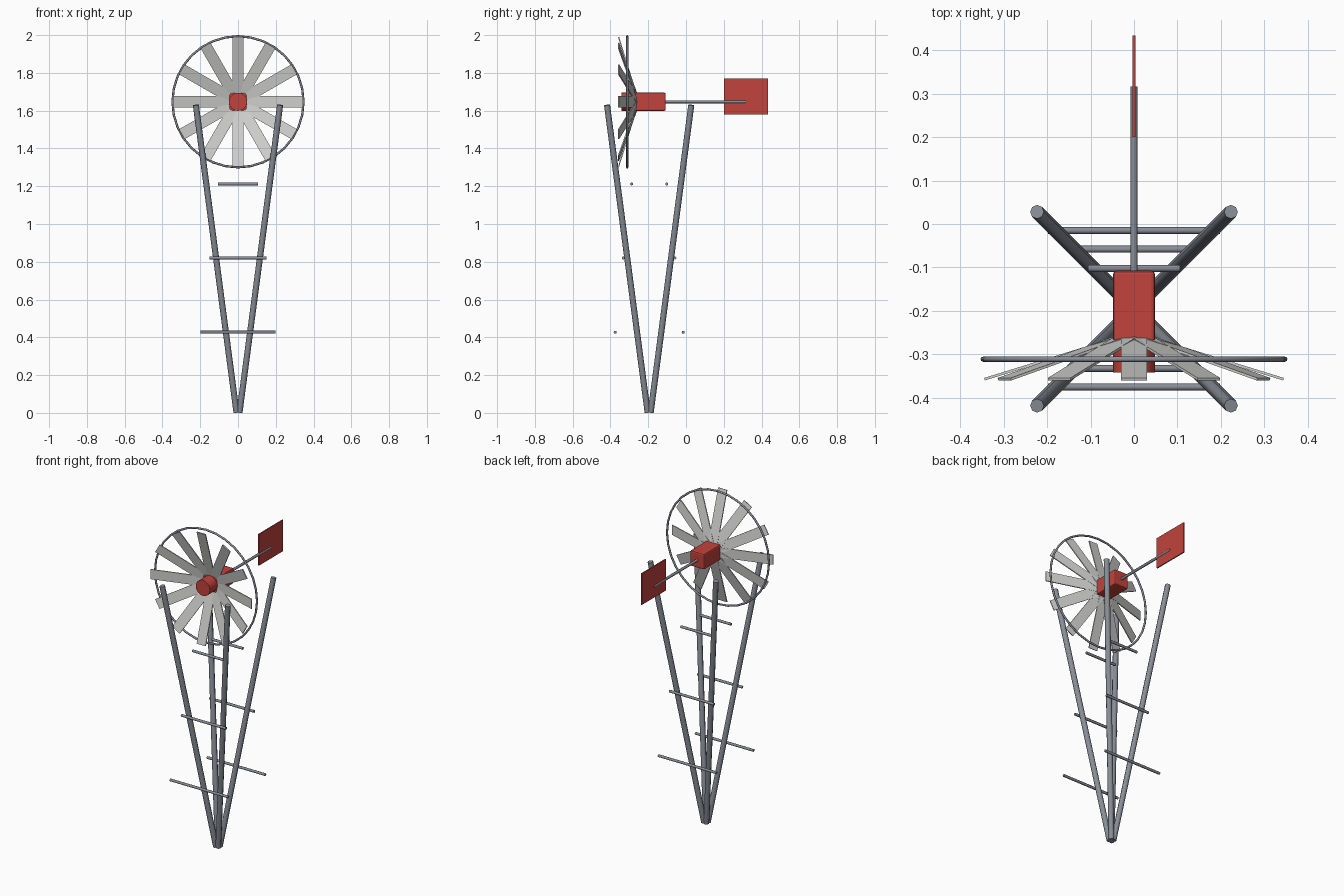
import bpy
from math import pi, radians, atan2
from mathutils import Vector, Matrix

cube = bpy.data.objects.get("Cube")
if cube:
    bpy.data.objects.remove(cube)


def material(name, color):
    m = bpy.data.materials.new(name)
    m.use_nodes = True
    m.diffuse_color = (*color, 1)
    m.node_tree.nodes["Principled BSDF"].inputs["Base Color"].default_value = (*color, 1)
    return m


STEEL = material("blue grey steel", (0.25, 0.27, 0.31))
BLADE = material("light grey blade", (0.62, 0.62, 0.61))
RED = material("red paint", (0.54, 0.055, 0.045))

HUB_Z = 1.647
TOWER_Y = -0.195


def finish(name, mat, smooth=True):
    ob = bpy.context.object
    ob.name = name
    ob.data.materials.append(mat)
    if smooth:
        bpy.ops.object.shade_smooth_by_angle(angle=radians(50))
    return ob


def rod(name, a, b, radius, mat, sides=8):
    a, b = Vector(a), Vector(b)
    bpy.ops.mesh.primitive_cylinder_add(vertices=sides, radius=radius, depth=(b - a).length,
                                        location=(a + b) / 2)
    bpy.context.object.rotation_euler = (b - a).to_track_quat('Z', 'Y').to_euler()
    return finish(name, mat)


def box(name, center, size, mat, bevel=0):
    bpy.ops.mesh.primitive_cube_add(size=1)
    ob = finish(name, mat, False)
    ob.data.transform(Matrix.Diagonal((*size, 1)))
    ob.location = center
    if bevel:
        mod = ob.modifiers.new("soft edges", 'BEVEL')
        mod.width = bevel
        mod.segments = 2
    return ob


# Splayed tower legs, narrow at the foot
for sx, side in ((1, "left"), (-1, "right")):
    for sy, end in ((-1, "front"), (1, "back")):
        rod(f"{end}_{side}_leg", (sx * 0.008, TOWER_Y + sy * 0.008, 0.002),
            (sx * 0.223, TOWER_Y + sy * 0.223, 1.63), 0.016, STEEL)

# Cross bars on the front and back of the tower
for i, (z, half, off) in enumerate(((0.427, 0.198, 0.18), (0.82, 0.152, 0.137),
                                    (1.212, 0.106, 0.093))):
    for sy, end in ((-1, "front"), (1, "back")):
        y = TOWER_Y + sy * off
        rod(f"{end}_cross_bar_{i + 1}", (-half, y, z), (half, y, z), 0.008, STEEL)

# Gearbox and wheel hub
box("gearbox", (0, -0.19, HUB_Z), (0.096, 0.165, 0.096), RED, 0.008)
rod("wheel_hub", (0, -0.342, HUB_Z), (0, -0.24, HUB_Z), 0.048, RED, 24)

# Twelve blades leaning forward towards their tips
root, tip = Vector((0.04, -0.263)), Vector((0.344, -0.357))
span, mid = tip - root, (root + tip) / 2
lean = atan2(span.y, span.x)
for i in range(12):
    ob = box(f"blade_{i + 1}", (0, 0, 0), (span.length, 0.006, 0.06), BLADE)
    ob.matrix_world = (Matrix.Translation((0, 0, HUB_Z)) @ Matrix.Rotation(i * pi / 6, 4, 'Y')
                       @ Matrix.Translation((mid.x, mid.y, 0)) @ Matrix.Rotation(lean, 4, 'Z'))

# Wheel rim
bpy.ops.mesh.primitive_torus_add(major_segments=32, minor_segments=8, major_radius=0.347,
                                 minor_radius=0.006, location=(0, -0.311, HUB_Z),
                                 rotation=(pi / 2, 0, 0))
finish("wheel_rim", STEEL)

# Tail boom and vane
rod("tail_boom", (0, -0.12, HUB_Z), (0, 0.316, HUB_Z), 0.008, STEEL)
box("tail_vane", (0, 0.317, 1.675), (0.007, 0.234, 0.192), RED)
